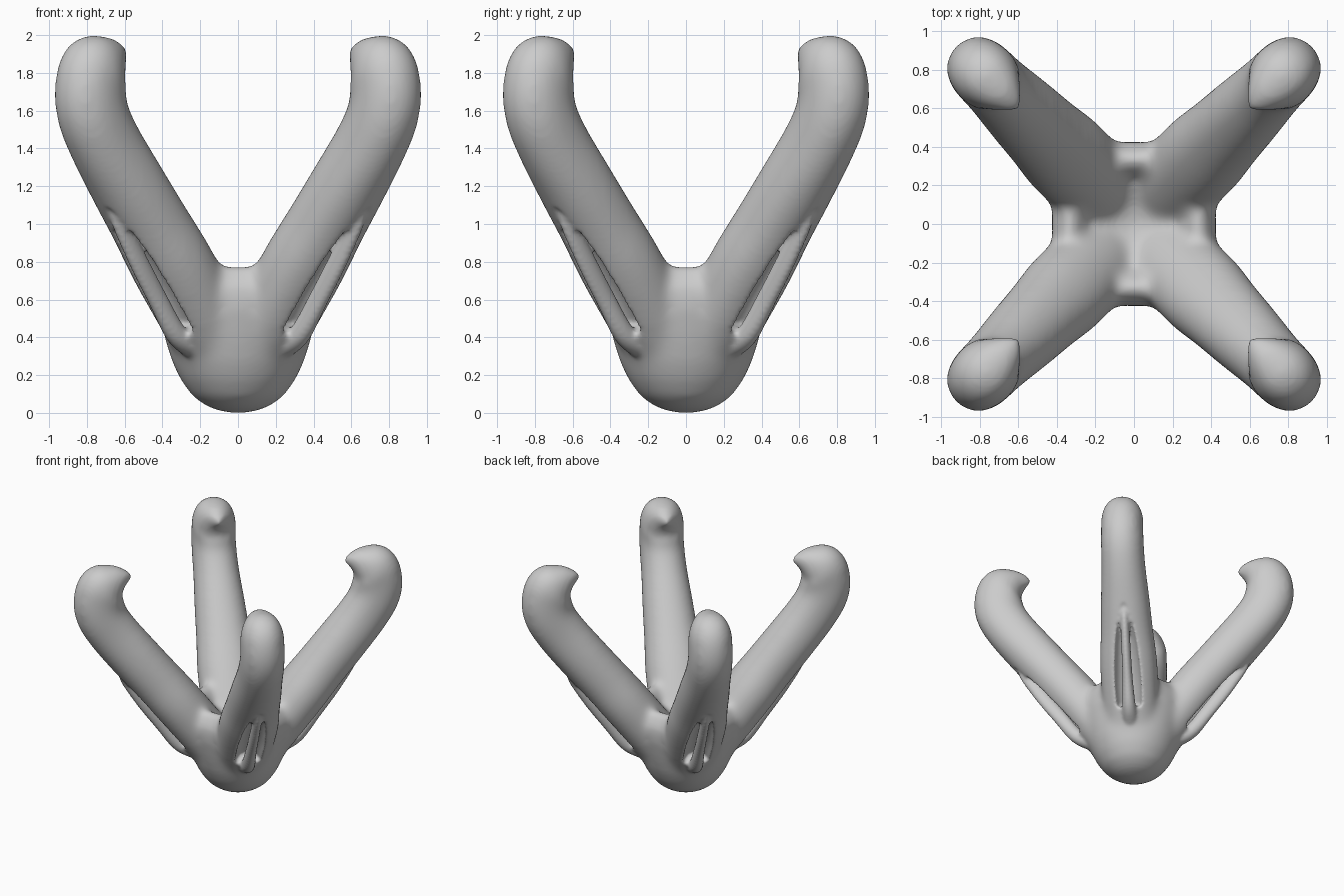
import bpy, bmesh, math
from mathutils import Vector

if "Cube" in bpy.data.objects:
    bpy.data.objects.remove(bpy.data.objects["Cube"])


def resample(pts, n=6):
    # Catmull-Rom through (r, z, thickness, width) points
    p = [Vector(q) for q in pts]
    p = [2 * p[0] - p[1]] + p + [2 * p[-1] - p[-2]]
    out = []
    for i in range(1, len(p) - 2):
        a, b, c, d = p[i - 1:i + 3]
        for k in range(n):
            t = k / n
            out.append(0.5 * (2 * b + (c - a) * t + (2 * a - 5 * b + 4 * c - d) * t * t
                              + (3 * b - a - 3 * c + d) * t ** 3))
    return out + [p[-2]]


def tube(bm, pts, angle, sides=24, power=1.0):
    # oval tube along a path lying in the vertical plane at the given angle
    path = resample(pts)
    out = Vector((math.cos(angle), math.sin(angle), 0))
    side = Vector((-out.y, out.x, 0))
    up = Vector((0, 0, 1))
    rings = []
    for i, q in enumerate(path):
        d = path[min(i + 1, len(path) - 1)] - path[max(i - 1, 0)]
        d = Vector((d.x, d.y)).normalized()
        nrm = out * d.y - up * d.x
        ring = []
        for k in range(sides):
            a = 2 * math.pi * k / sides
            c, s = math.cos(a), math.sin(a)
            c = math.copysign(abs(c) ** power, c) * max(q.z, .006)
            s = math.copysign(abs(s) ** power, s) * max(q.w, .006)
            ring.append(bm.verts.new(out * q.x + up * q.y + nrm * c + side * s))
        rings.append(ring)
    for a, b in zip(rings, rings[1:]):
        for k in range(sides):
            j = (k + 1) % sides
            bm.faces.new((a[k], a[j], b[j], b[k]))
    bm.faces.new(rings[0][::-1])
    bm.faces.new(rings[-1])


def lathe(bm, prof, sides=48):
    vs = [bm.verts.new((r, 0, z)) for r, z in prof]
    es = [bm.edges.new(e) for e in zip(vs, vs[1:])]
    bmesh.ops.spin(bm, geom=vs + es, cent=(0, 0, 0), axis=(0, 0, 1),
                   angle=2 * math.pi, steps=sides, use_duplicate=False)
    bmesh.ops.remove_doubles(bm, verts=bm.verts, dist=1e-4)


def finish(bm, name, hidden=False):
    bmesh.ops.recalc_face_normals(bm, faces=bm.faces)
    for f in bm.faces:
        f.smooth = True
    me = bpy.data.meshes.new(name)
    bm.to_mesh(me)
    bm.free()
    ob = bpy.data.objects.new(name, me)
    bpy.context.collection.objects.link(ob)
    ob.hide_render = hidden
    if hidden:
        ob.display_type = 'WIRE'
    return ob


angles = [math.radians(45 + 90 * i) for i in range(4)]

# round hub with a shallow bowl on top, and four hooked arms
bm = bmesh.new()
lathe(bm, [(0, -.004), (.08, .004), (.16, .03), (.24, .085), (.305, .175), (.35, .27), (.39, .4),
           (.425, .55), (.43, .66), (.39, .735), (.26, .68), (.12, .6), (0, .57)])
arm = [(.08, .28, .19, .19), (.2, .41, .2, .22), (.48, .77, .205, .235), (.66, 1., .2, .215),
       (.82, 1.2, .2, .2), (.99, 1.42, .2, .18), (1.085, 1.58, .2, .175),
       (1.105, 1.71, .2, .172), (1.065, 1.82, .2, .17), (.98, 1.875, .135, .13),
       (.91, 1.895, .075, .08), (.82, 1.895, .012, .012)]
for a in angles:
    tube(bm, arm, a, power=.93)
body = finish(bm, "claw_body")

# small webs rounding off the corners between neighbouring arms
webs = bmesh.new()
webs.from_mesh(body.data)
for i in range(4):
    tube(webs, [(.28, .45, .1, .2), (.31, .6, .09, .21), (.33, .72, .06, .2),
                (.34, .78, .02, .16)], math.radians(90 * i), 16)
webs.to_mesh(body.data)
webs.free()

# tapered grooves on the outside of the arms
bm = bmesh.new()
for a in angles:
    tube(bm, [(.45, .41, .11, .105), (.6, .6, .12, .11), (.77, .82, .1, .09),
              (.9, .98, .06, .055), (.98, 1.08, .025, .02)], a, 16)
groove = finish(bm, "groove_cutter", True)

# slim tendons lying in the grooves
bm = bmesh.new()
for a in angles:
    tube(bm, [(.33, .34, .06, .07), (.465, .42, .06, .055), (.6, .6, .06, .042),
              (.745, .8, .06, .038), (.88, 1.0, .05, .035), (.93, 1.1, .03, .03)], a, 16)
tendon = finish(bm, "tendon_helper", True)


def remesh(size, steps):
    m = body.modifiers.new("remesh", 'REMESH')
    m.mode = 'VOXEL'
    m.voxel_size = size
    m.use_smooth_shade = True
    s = body.modifiers.new("soften", 'SMOOTH')
    s.factor = .5
    s.iterations = steps


remesh(.022, 22)
for ob, op in ((groove, 'DIFFERENCE'), (tendon, 'UNION')):
    m = body.modifiers.new(op.lower(), 'BOOLEAN')
    m.operation = op
    m.object = ob
    m.solver = 'EXACT'
remesh(.014, 6)
